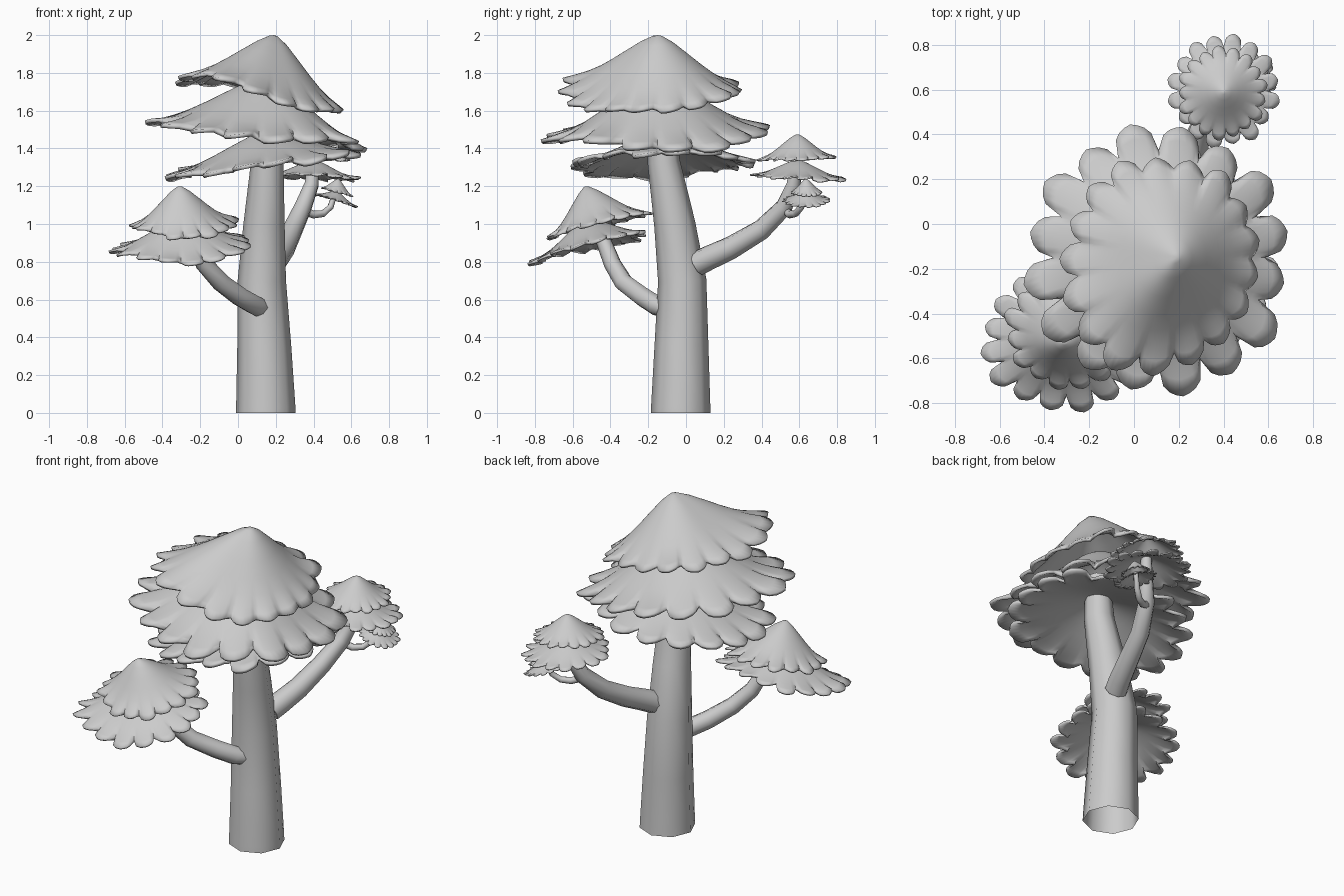
import bpy, bmesh, math, random
from mathutils import Vector

if "Cube" in bpy.data.objects:
    bpy.data.objects.remove(bpy.data.objects["Cube"])

random.seed(4)


def finish(obj, angle):
    bpy.ops.object.select_all(action='DESELECT')
    obj.select_set(True)
    bpy.context.view_layer.objects.active = obj
    if obj.type == 'CURVE':
        bpy.ops.object.convert(target='MESH')
    bpy.ops.object.shade_smooth_by_angle(angle=math.radians(angle))


def limb(name, pts, caps=True):
    """Tapered eight-sided tube through (x, y, z, radius) points."""
    cu = bpy.data.curves.new(name, 'CURVE')
    cu.dimensions = '3D'
    cu.bevel_depth = 1.0
    cu.bevel_resolution = 2
    cu.use_fill_caps = caps
    sp = cu.splines.new('POLY')
    sp.points.add(len(pts) - 1)
    for p, (x, y, z, r) in zip(sp.points, pts):
        p.co = (x, y, z, 1)
        p.radius = r
    ob = bpy.data.objects.new(name, cu)
    bpy.context.collection.objects.link(ob)
    finish(ob, 50)


# Bell profile shared by all leaf skirts: (radius fraction, drop fraction)
BELL = [(0.05, 0.015), (0.18, 0.14), (0.35, 0.36), (0.5, 0.56),
        (0.64, 0.73), (0.77, 0.85), (0.89, 0.93), (1.0, 1.0)]


def skirt(name, apex, rim, radii, lean, thick, petals=16, notch=0.15, kick=(0, 0, 0)):
    """Tilted bell of leaves. lean: rim z slope along x, y.
    kick: (direction in degrees, extra height, extra reach) of an upturned side."""
    bm = bmesh.new()
    apex, rim = Vector(apex), Vector(rim)
    seg, rings = 8, [[] for _ in BELL]
    size = max(radii)
    for p in range(petals):
        length = random.uniform(0.96, 1.05)
        lift = random.uniform(-0.03, 0.03) * size
        twist = random.uniform(0.01, 0.05) * size
        for k in range(seg):
            u = 2 * k / seg - 1
            a = 2 * math.pi * (p + (u + 1) / 2) / petals
            dip = abs(u) ** 7
            edge = length * (1 - 0.09 * abs(u) ** 1.3) * (1 - dip) + (0.97 - notch) * dip
            curl = (lift + twist * u) * (1 - dip)
            side = max(0, math.cos(a - math.radians(kick[0]))) ** 4
            reach = 1 + kick[2] * side
            dx, dy = radii[0] * math.cos(a), radii[1] * math.sin(a)
            end = rim + Vector((dx * reach, dy * reach,
                                lean[0] * dx + lean[1] * dy + kick[1] * side))
            for i, (f, g) in enumerate(BELL):
                w = max(0, (f - 0.64) / 0.36) ** 1.5
                s = f * (1 + (edge - 1) * w)
                x = apex.x + (end.x - apex.x) * s
                y = apex.y + (end.y - apex.y) * s
                z = apex.z + (end.z - apex.z) * g + curl * w
                rings[i].append(bm.verts.new((x, y, z)))
    top = bm.verts.new(apex)
    n = petals * seg
    for j in range(n):
        k = (j + 1) % n
        bm.faces.new((top, rings[0][j], rings[0][k]))
        for a, b in zip(rings, rings[1:]):
            bm.faces.new((a[j], b[j], b[k], a[k]))
    me = bpy.data.meshes.new(name)
    bm.to_mesh(me)
    bm.free()
    ob = bpy.data.objects.new(name, me)
    bpy.context.collection.objects.link(ob)
    finish(ob, 45)
    m = ob.modifiers.new('thickness', 'SOLIDIFY')
    m.thickness = thick
    m.offset = -1


# Trunk and branches
limb('trunk', [(0.147, -0.028, 0, 0.158), (0.147, -0.028, 0.03, 0.157),
               (0.139, -0.024, 0.35, 0.143), (0.126, -0.02, 0.7, 0.128),
               (0.138, -0.06, 1.0, 0.109), (0.155, -0.118, 1.33, 0.086),
               (0.16, -0.13, 1.6, 0.07)], caps=False)
limb('front_branch', [(0.125, -0.10, 0.55, 0.05), (0.09, -0.16, 0.57, 0.054),
                      (0.01, -0.23, 0.615, 0.053), (-0.09, -0.33, 0.69, 0.05),
                      (-0.18, -0.39, 0.79, 0.046), (-0.24, -0.44, 0.92, 0.04),
                      (-0.27, -0.48, 1.03, 0.034)])
limb('back_branch', [(0.18, 0.06, 0.79, 0.066), (0.205, 0.12, 0.82, 0.065),
                     (0.245, 0.24, 0.875, 0.061), (0.29, 0.40, 0.97, 0.055),
                     (0.345, 0.52, 1.09, 0.048), (0.39, 0.57, 1.21, 0.04),
                     (0.4, 0.585, 1.35, 0.03)])
limb('twig', [(0.35, 0.53, 1.07, 0.022), (0.40, 0.55, 1.05, 0.021),
              (0.45, 0.58, 1.055, 0.019), (0.49, 0.61, 1.09, 0.017),
              (0.515, 0.63, 1.17, 0.014)])

# Main crown, three skirts
skirt('crown_top', (0.19, -0.15, 2.0), (0.135, -0.155, 1.68), (0.44, 0.465),
      (-0.16, 0.08), 0.018, 17, 0.1, (234, 0.10, 0.16))
skirt('crown_middle', (0.15, -0.15, 1.78), (0.1, -0.15, 1.465), (0.59, 0.6),
      (-0.13, 0.05), 0.02, 16, 0.17, (-45, 0.07, 0.04))
skirt('crown_bottom', (0.15, -0.13, 1.49), (0.13, -0.13, 1.325), (0.53, 0.5),
      (0.12, 0.03), 0.02, 16, 0.17)

# Front left crown
skirt('front_crown_top', (-0.31, -0.53, 1.2), (-0.285, -0.46, 0.99), (0.285, 0.275),
      (0.06, 0.24), 0.011, 16, 0.14, (215, 0.03, 0.03))
skirt('front_crown_bottom', (-0.31, -0.52, 1.03), (-0.3, -0.515, 0.87), (0.38, 0.32),
      (0.08, 0.25), 0.012, 16, 0.18, (215, 0.05, 0.04))

# Back crown
skirt('back_crown_top', (0.4, 0.59, 1.475), (0.395, 0.585, 1.35), (0.2, 0.205),
      (-0.05, 0.03), 0.008, 17, 0.13)
skirt('back_crown_bottom', (0.4, 0.59, 1.34), (0.4, 0.595, 1.25), (0.245, 0.25),
      (-0.04, -0.04), 0.008, 16, 0.17)

# Twig crown
skirt('twig_crown_top', (0.53, 0.635, 1.24), (0.525, 0.64, 1.17), (0.085, 0.085),
      (-0.25, 0.0), 0.005, 16, 0.14)
skirt('twig_crown_bottom', (0.52, 0.635, 1.175), (0.52, 0.635, 1.125), (0.115, 0.125),
      (-0.28, 0.0), 0.005, 16, 0.17)
